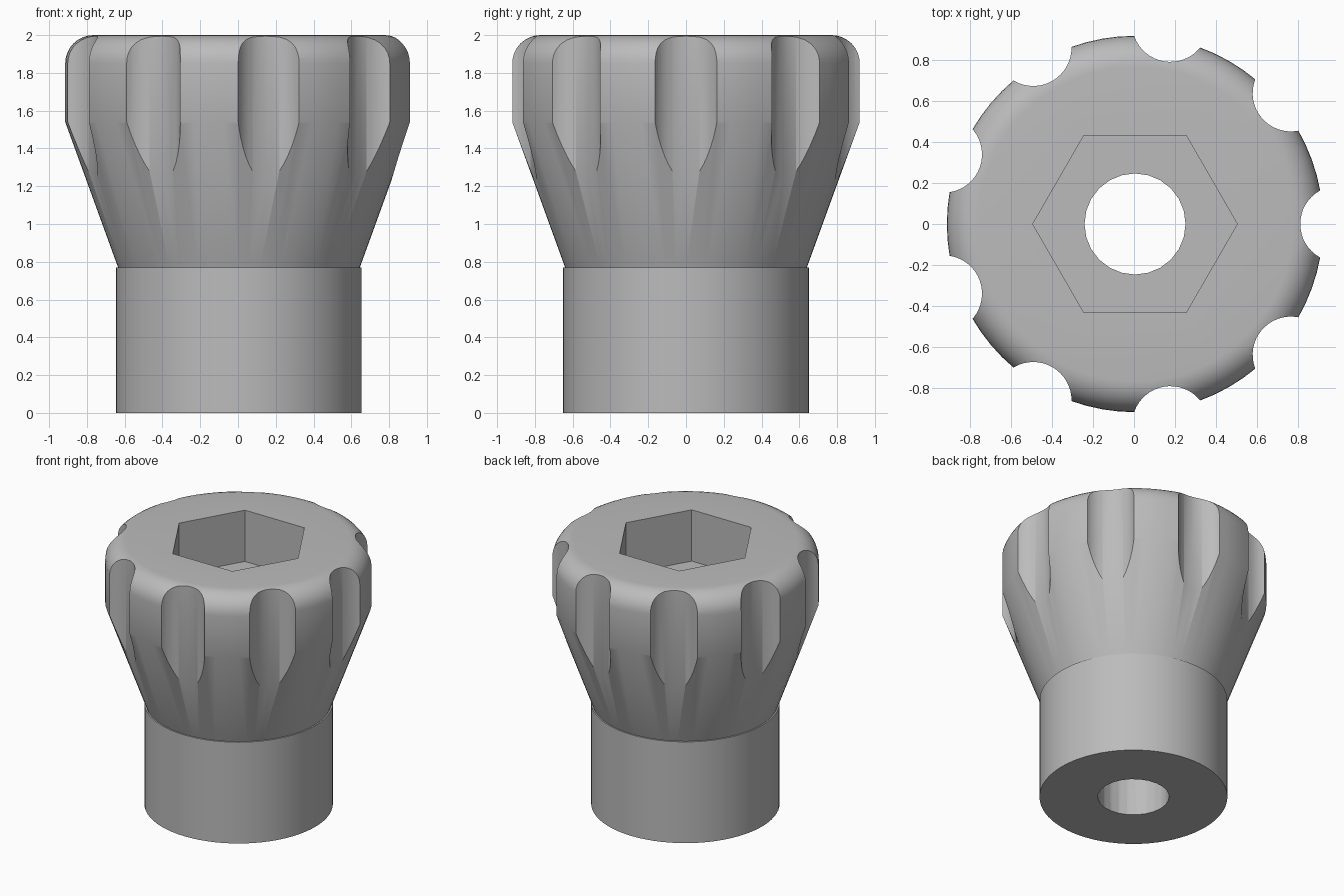
import bpy
import bmesh
from math import sin, cos, pi, radians
from mathutils import Matrix, Vector

cube = bpy.data.objects.get("Cube")
if cube:
    bpy.data.objects.remove(cube, do_unlink=True)

CENTRE_X = 0.005
GROOVES = 9
HEIGHT = 2.0
RIM = 0.92      # outer radius of the grip
FILLET = 0.15   # rounding of the top edge

grey = bpy.data.materials.new("plain grey")
grey.use_nodes = True
colour = (0.5, 0.5, 0.5, 1)
grey.diffuse_color = colour
grey.node_tree.nodes["Principled BSDF"].inputs["Base Color"].default_value = colour


def make_object(name, bm):
    bmesh.ops.recalc_face_normals(bm, faces=bm.faces)
    mesh = bpy.data.meshes.new(name)
    bm.to_mesh(mesh)
    bm.free()
    mesh.materials.append(grey)
    obj = bpy.data.objects.new(name, mesh)
    obj.location.x = CENTRE_X
    bpy.context.collection.objects.link(obj)
    return obj


def add_prism(bm, radius, low, high, sides, x=0, turn=0):
    """Upright prism with a corner on +x, moved out by x and turned about the axis."""
    place = (Matrix.Rotation(turn, 4, "Z")
             @ Matrix.Translation((x, 0, (low + high) / 2))
             @ Matrix.Rotation(pi / 2, 4, "Z"))
    if sides == 6:
        place = place @ Matrix.Rotation(-pi / 2, 4, "Z") @ Matrix.Rotation(hex_turn, 4, "Z")
    bmesh.ops.create_cone(bm, cap_ends=True, segments=sides, radius1=radius,
                          radius2=radius, depth=high - low, matrix=place)


# create_cone starts its first corner on +y, so a hexagon is turned a quarter
hex_turn = pi / 2


# Turned body: shank, small ledge, flared grip and rounded top edge
profile = [(0, 0), (0.65, 0), (0.65, 0.77), (0.64, 0.77), (RIM, 1.54)]
for i in range(9):
    a = i / 8 * pi / 2
    profile.append((RIM - FILLET + FILLET * cos(a), HEIGHT - FILLET + FILLET * sin(a)))
profile.append((0, HEIGHT))

bm = bmesh.new()
verts = [bm.verts.new((r, 0, z)) for r, z in profile]
edges = [bm.edges.new(pair) for pair in zip(verts, verts[1:])]
bmesh.ops.spin(bm, geom=verts + edges, cent=(0, 0, 0), axis=(0, 0, 1),
               angle=2 * pi, steps=72, use_duplicate=False)
bmesh.ops.remove_doubles(bm, verts=bm.verts, dist=0.0005)
bmesh.ops.dissolve_degenerate(bm, edges=bm.edges, dist=0.0001)
knob = make_object("knob_body", bm)

# Finger grooves
bm = bmesh.new()
for i in range(GROOVES):
    add_prism(bm, 0.187, 1.0, 2.2, 48, x=0.995, turn=i * 2 * pi / GROOVES)
grooves = make_object("groove_cutter", bm)

# Hexagonal socket in the top
bm = bmesh.new()
add_prism(bm, 0.5, HEIGHT - 0.39, 2.2, 6)
socket = make_object("socket_cutter", bm)

# Bore right through
bm = bmesh.new()
add_prism(bm, 0.247, -0.2, 2.2, 24)
bore = make_object("bore_cutter", bm)

# Cut the body, then drop the cutters
bpy.ops.object.select_all(action="DESELECT")
knob.select_set(True)
bpy.context.view_layer.objects.active = knob
for cutter in (grooves, socket, bore):
    cutter.hide_render = True
    cut = knob.modifiers.new(cutter.name, "BOOLEAN")
    cut.operation = "DIFFERENCE"
    cut.solver = "EXACT"
    cut.object = cutter
    bpy.ops.object.modifier_apply(modifier=cut.name)
    bpy.data.objects.remove(cutter, do_unlink=True)

knob.data.materials.clear()
knob.data.materials.append(grey)
for face in knob.data.polygons:
    face.material_index = 0
bpy.ops.object.shade_smooth_by_angle(angle=radians(30))
